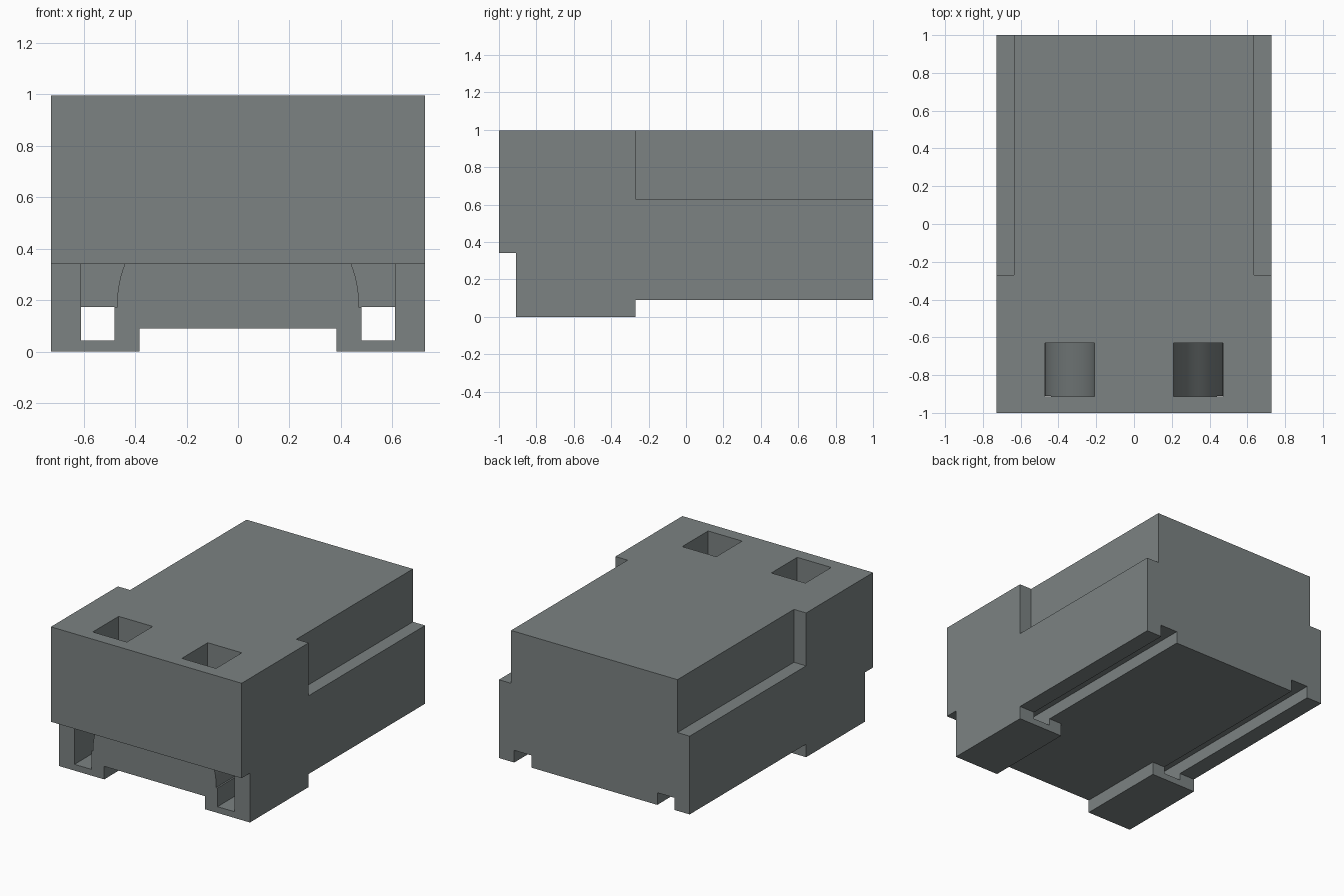
import bpy, bmesh, math
from mathutils import Vector

if "Cube" in bpy.data.objects:
    bpy.data.objects.remove(bpy.data.objects["Cube"])

TOP = 0.995
grey = bpy.data.materials.new("slate grey")
grey.diffuse_color = (0.2, 0.225, 0.225, 1)
grey.use_nodes = True
grey.node_tree.nodes["Principled BSDF"].inputs["Base Color"].default_value = grey.diffuse_color


def prism(name, points, to_3d, start, end):
    """Extrude a closed 2D profile between two depths."""
    bm = bmesh.new()
    ends = [[bm.verts.new(to_3d(a, b, d)) for a, b in points] for d in (start, end)]
    bm.faces.new(ends[0])
    bm.faces.new(ends[1][::-1])
    n = len(points)
    for i in range(n):
        j = (i + 1) % n
        bm.faces.new((ends[0][j], ends[0][i], ends[1][i], ends[1][j]))
    bmesh.ops.recalc_face_normals(bm, faces=bm.faces)
    mesh = bpy.data.meshes.new(name)
    bm.to_mesh(mesh)
    bm.free()
    mesh.materials.append(grey)
    obj = bpy.data.objects.new(name, mesh)
    bpy.context.collection.objects.link(obj)
    return obj


def side_view(y, z, x):
    return Vector((x, y, z))


def front_view(x, z, y):
    return Vector((x, y, z))


def rect(x0, x1, z0, z1):
    return [(x0, z0), (x1, z0), (x1, z1), (x0, z1)]


def s_curve(x_low, x_high, z_low, z_high, steps=24):
    """Smooth sideways bend between two vertical walls, bottom to top."""
    pts = []
    for i in range(steps + 1):
        t = i / steps
        s = 2 * t * t if t < 0.5 else 1 - 2 * (1 - t) ** 2
        pts.append((x_low + (x_high - x_low) * s, z_low + (z_high - z_low) * t))
    return pts


# Main block: side outline with front overhang and raised rear underside
block = prism("main_block",
              [(-1, 0.34), (-0.91, 0.34), (-0.91, 0), (-0.27, 0),
               (-0.27, 0.09), (1, 0.09), (1, TOP), (-1, TOP)],
              side_view, -0.728, 0.728)


def cut(name, points, y0, y1):
    cutter = prism(name, points, front_view, y0, y1)
    cutter.hide_render = True
    bpy.context.view_layer.objects.active = block
    mod = block.modifiers.new(name, 'BOOLEAN')
    mod.operation = 'DIFFERENCE'
    mod.solver = 'EXACT'
    mod.object = cutter
    bpy.ops.object.modifier_apply(modifier=name)
    bpy.data.objects.remove(cutter)


# Gap between the two front feet
cut("foot_gap", rect(-0.384, 0.384, -0.2, 0.09), -1.2, 0.0)

# Curved chute: inner wall up, outer wall down
inner = [(0.47, 0.172)] + s_curve(0.47, 0.21, 0.19, 0.82) + [(0.21, 1.2)]
outer = [(0.61, 0.172)] + s_curve(0.61, 0.47, 0.34, 0.82) + [(0.47, 1.2)]
chute = inner + outer[::-1]

for side, label in ((1, "right"), (-1, "left")):
    def flip(points):
        return [(side * x, z) for x, z in points]
    # Rear shoulder step
    cut(label + "_shoulder", flip(rect(0.635, 0.9, 0.63, 1.2)), -0.27, 1.2)
    # Lengthwise channel through the foot and under the rear
    cut(label + "_channel", flip(rect(0.481, 0.611, 0.043, 0.174)), -1.2, 1.2)
    # Chute from the top opening to the channel
    cut(label + "_chute", flip(chute), -0.912, -0.63)

bpy.ops.object.select_all(action='DESELECT')
block.select_set(True)
bpy.context.view_layer.objects.active = block
bpy.ops.object.shade_smooth_by_angle(angle=math.radians(30))
